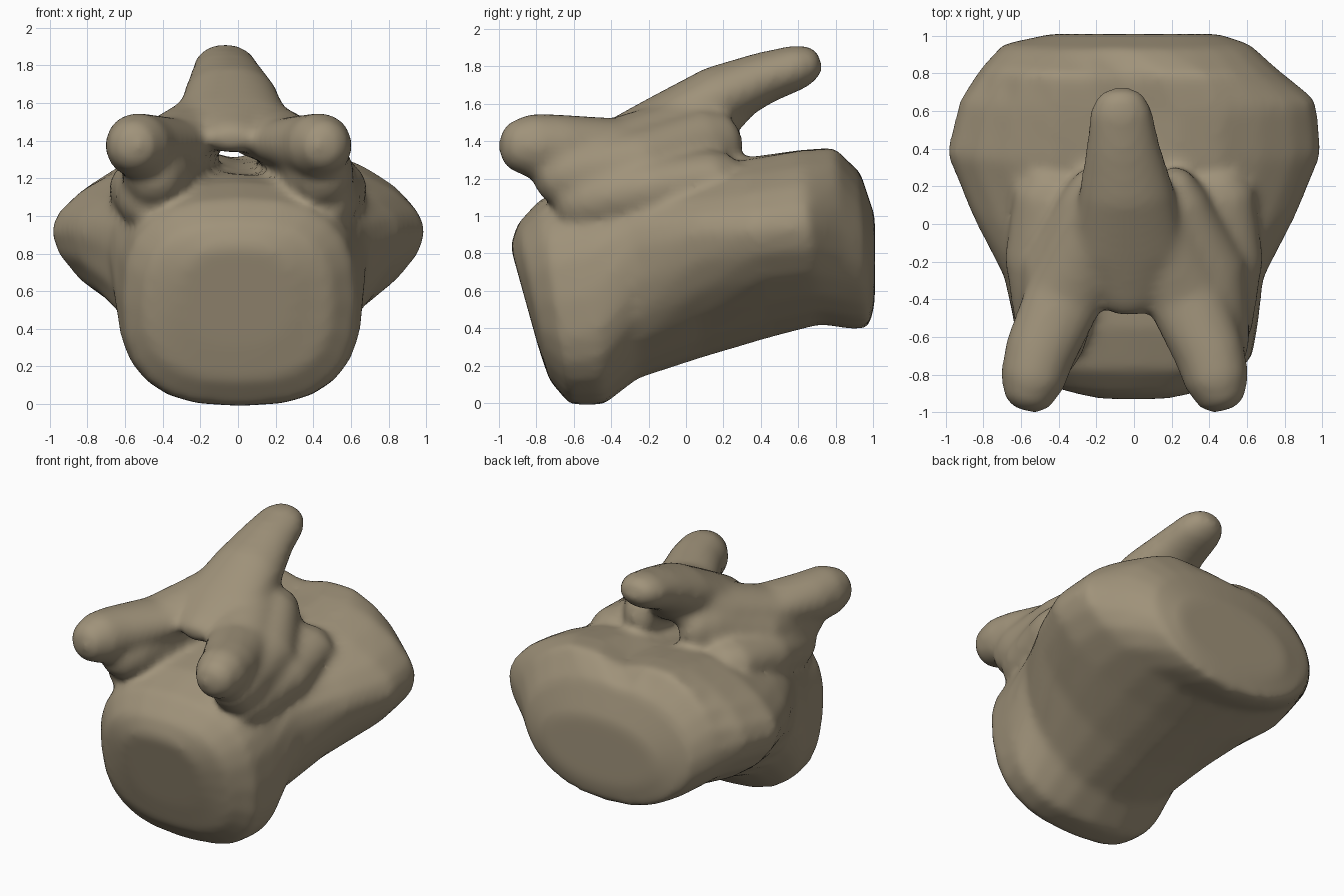
import bpy, bmesh, math
from mathutils import Vector

if "Cube" in bpy.data.objects:
    bpy.data.objects.remove(bpy.data.objects["Cube"])

SIDES = 24
bone = bpy.data.materials.new("tan bone")
bone.diffuse_color = (0.35, 0.29, 0.195, 1)
bone.use_nodes = True
bone.node_tree.nodes["Principled BSDF"].inputs["Base Color"].default_value = bone.diffuse_color
bm = bmesh.new()


def power(v, p):
    return math.copysign(abs(v) ** p, v)


def loft(rings):
    """Skin a list of point rings into a closed solid."""
    rows = [[bm.verts.new(p) for p in ring] for ring in rings]
    for a, b in zip(rows, rows[1:]):
        for i in range(SIDES):
            j = (i + 1) % SIDES
            bm.faces.new((a[i], a[j], b[j], b[i]))
    bm.faces.new(rows[0])
    bm.faces.new(rows[-1])


def body_ring(yb, zb, yt, zt, w, f, p, cx=0.0, dip=0.0):
    """Section between a bottom and a top point, widest at fraction f.
    p below 1 is boxy, above 1 is pointed at the sides; dip hollows the top."""
    pts = []
    for i in range(SIDES):
        a = 2 * math.pi * i / SIDES
        x, s = w * power(math.cos(a), p), power(math.sin(a), p)
        t = f + s * (1 - f if s > 0 else f)
        z = zb + (zt - zb) * t
        if s > 0:
            z -= dip * math.exp(-(x / 0.22) ** 2)
        pts.append((x + cx, yb + (yt - yb) * t, z))
    return pts


def tube(path):
    """Oval tube along points (x, y, z, half width, half height), rounded ends."""
    c = [Vector(p[:3]) for p in path]
    d0, d1 = (c[0] - c[1]).normalized(), (c[-1] - c[-2]).normalized()
    stations = [(c[0] + d0 * path[0][4] * k, path[0][3] * s, path[0][4] * s)
                for k, s in ((0.95, 0.35), (0.7, 0.72))]
    stations += [(c[i], p[3], p[4]) for i, p in enumerate(path)]
    stations += [(c[-1] + d1 * path[-1][4] * k, path[-1][3] * s, path[-1][4] * s)
                 for k, s in ((0.7, 0.72), (0.95, 0.35))]
    rings = []
    for i, (p, rx, rz) in enumerate(stations):
        t = (stations[min(i + 1, len(stations) - 1)][0] - stations[max(i - 1, 0)][0]).normalized()
        side = t.cross(Vector((0, 0, 1))).normalized()
        up = side.cross(t)
        rings.append([p + side * rx * math.cos(a) + up * rz * math.sin(a)
                      for a in (2 * math.pi * k / SIDES for k in range(SIDES))])
    loft(rings)


# main body, front to back, flaring into the side wings
loft([
    body_ring(-0.79, 0.30, -0.94, 0.84, 0.30, 0.5, 0.8),
    body_ring(-0.73, 0.12, -0.90, 0.96, 0.50, 0.5, 0.78),
    body_ring(-0.62, -0.01, -0.78, 1.09, 0.62, 0.5, 0.75, 0.01),
    body_ring(-0.44, -0.01, -0.55, 1.18, 0.655, 0.5, 0.75, 0.01),
    body_ring(-0.26, 0.13, -0.30, 1.22, 0.69, 0.65, 0.9),
    body_ring(0.08, 0.24, 0.05, 1.28, 0.87, 0.65, 1.1, 0, 0.05),
    body_ring(0.45, 0.35, 0.32, 1.37, 1.00, 0.56, 1.15, 0, 0.10),
    body_ring(0.72, 0.42, 0.60, 1.42, 0.95, 0.52, 1.1, 0.02, 0.13),
    body_ring(0.88, 0.395, 0.79, 1.44, 0.78, 0.5, 1.0, -0.03, 0.13),
    body_ring(0.98, 0.40, 0.93, 1.24, 0.66, 0.53, 0.95, -0.04),
    body_ring(1.01, 0.54, 1.01, 1.00, 0.45, 0.5, 0.95),
])

for s in (-1, 1):
    cx = -0.05
    # front horns converging into the arch
    tube([(cx + s * 0.49, -0.83, 1.375, 0.175, 0.175),
          (cx + s * 0.45, -0.68, 1.375, 0.19, 0.17),
          (cx + s * 0.32, -0.38, 1.39, 0.21, 0.135),
          (cx + s * 0.17, -0.05, 1.46, 0.20, 0.16),
          (cx + s * 0.05, 0.20, 1.58, 0.14, 0.16)])
    # walls beside the canal
    tube([(s * 0.44, -0.64, 1.22, 0.18, 0.18),
          (s * 0.38, -0.25, 1.27, 0.22, 0.20),
          (s * 0.24, 0.12, 1.38, 0.15, 0.19)])
    # sloping skirts blending the walls into the wings
    tube([(s * 0.48, -0.55, 1.08, 0.15, 0.16),
          (s * 0.49, -0.20, 1.14, 0.20, 0.17),
          (s * 0.42, 0.14, 1.21, 0.22, 0.15)])

# rear spine rising from the arch
tube([(-0.03, -0.40, 1.42, 0.16, 0.09),
      (-0.03, -0.15, 1.50, 0.30, 0.14),
      (-0.04, 0.17, 1.63, 0.255, 0.175),
      (-0.06, 0.42, 1.74, 0.195, 0.14),
      (-0.07, 0.61, 1.80, 0.165, 0.12)])

bmesh.ops.recalc_face_normals(bm, faces=bm.faces[:])
mesh = bpy.data.meshes.new("bone_segment")
bm.to_mesh(mesh)
bm.free()
mesh.materials.append(bone)
obj = bpy.data.objects.new("bone_segment", mesh)
bpy.context.collection.objects.link(obj)
bpy.context.view_layer.objects.active = obj
obj.select_set(True)

# fuse the parts and blend the seams
fuse = obj.modifiers.new("fuse", 'REMESH')
fuse.mode = 'VOXEL'
fuse.voxel_size = 0.025
fuse.use_smooth_shade = True
blend = obj.modifiers.new("blend", 'SMOOTH')
blend.factor = 0.5
blend.iterations = 16
bpy.ops.object.shade_smooth()
